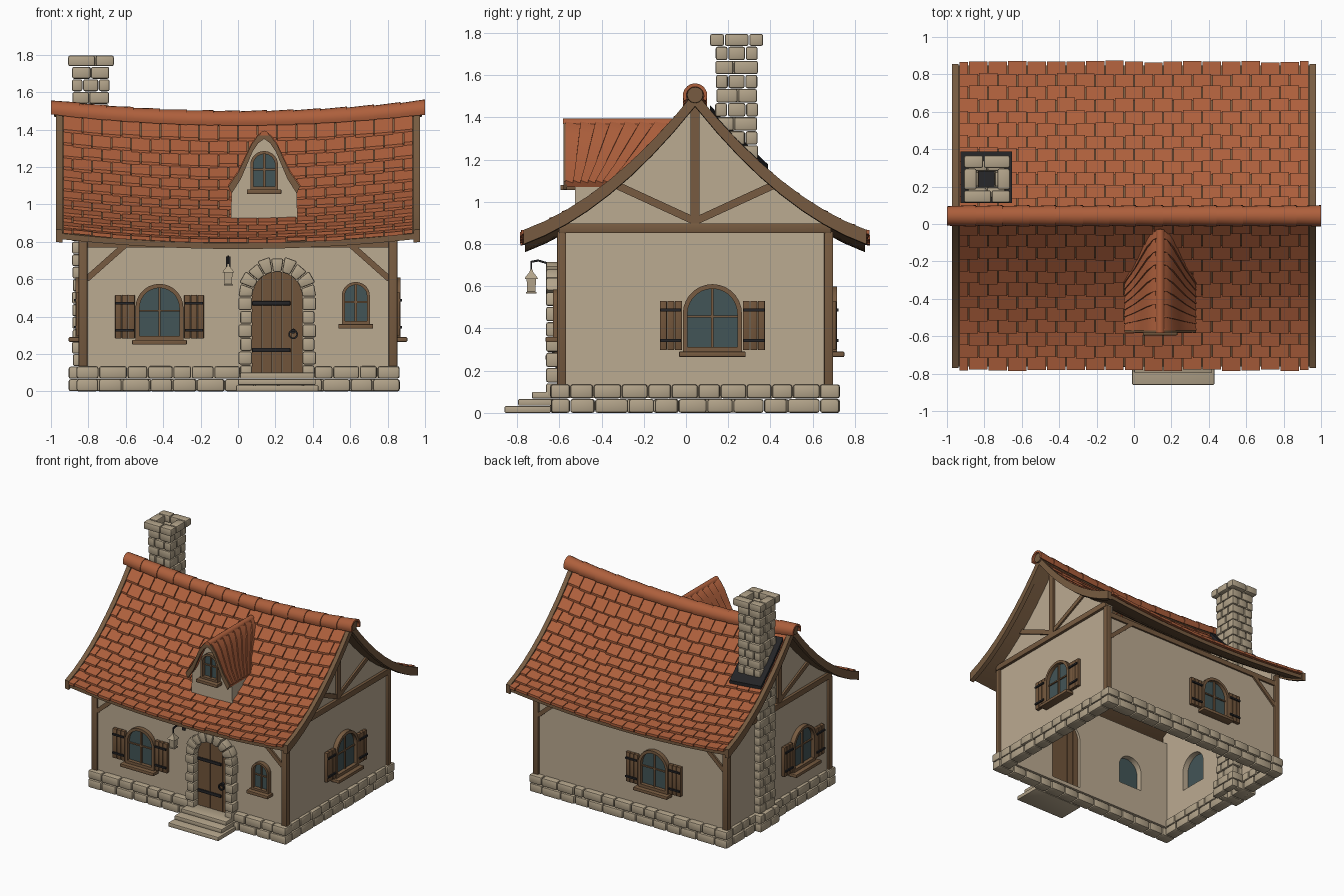
import bpy, bmesh, math, random
from mathutils import Vector, Matrix
from mathutils.geometry import tessellate_polygon

if "Cube" in bpy.data.objects:
    bpy.data.objects.remove(bpy.data.objects["Cube"])

random.seed(4)
CY = 0.043                                   # y of the ridge line
COL = {"plaster": (.50, .405, .285), "stone": (.45, .37, .255), "timber": (.185, .105, .052),
       "plank_wood": (.165, .09, .043), "clay_tile": (.42, .115, .045), "glass": (.055, .09, .095),
       "iron": (.018, .018, .02)}
MATS = {}
for n, c in COL.items():
    MATS[n] = bpy.data.materials.new(n)
    MATS[n].diffuse_color = (*c, 1)
parts = {}
I = Matrix.Identity(4)


def B(name, mat):
    """Mesh of a named part, made on first use."""
    if name not in parts:
        parts[name] = (bmesh.new(), mat)
    return parts[name][0]


def loft(bm, secs, M=I, bevel=0):
    """Closed solid through equal-length loops."""
    vs = [[bm.verts.new(M @ Vector(p)) for p in s] for s in secs]
    fs = [bm.faces.new((a[i], a[i - 1], b[i - 1], b[i]))
          for a, b in zip(vs, vs[1:]) for i in range(len(a))]
    fs += [bm.faces.new(vs[0]), bm.faces.new(vs[-1][::-1])]
    if bevel:
        bmesh.ops.bevel(bm, geom=list({e for f in fs for e in f.edges}), offset=bevel,
                        segments=2, profile=.5, affect='EDGES', clamp_overlap=True)


def box(bm, x0, x1, y0, y1, z0, z1, M=I, bevel=0):
    loft(bm, [[(x0, y0, z), (x1, y0, z), (x1, y1, z), (x0, y1, z)] for z in (z0, z1)], M, bevel)


def slab(bm, loops, y0, y1, M=I):
    """Flat (x,z) outline with holes, given thickness along y."""
    flat = [p for l in loops for p in l]
    a, b = [[bm.verts.new(M @ Vector((x, y, z))) for x, z in flat] for y in (y0, y1)]
    for t in tessellate_polygon([[Vector((x, z, 0)) for x, z in l] for l in loops]):
        bm.faces.new([a[i] for i in t])
        bm.faces.new([b[i] for i in reversed(t)])
    s = 0
    for l in loops:
        for i in range(len(l)):
            j, k = s + i, s + (i + 1) % len(l)
            bm.faces.new((a[j], a[k], b[k], b[j]))
        s += len(l)


def beam(bm, p, q, w, y0, y1, M=I):
    d = Vector((q[0] - p[0], q[1] - p[1])).normalized() * w / 2
    n = (-d.y, d.x)
    slab(bm, [[(p[0] + n[0], p[1] + n[1]), (q[0] + n[0], q[1] + n[1]),
               (q[0] - n[0], q[1] - n[1]), (p[0] - n[0], p[1] - n[1])]], y0, y1, M)


def arch(u, z0, hw, h, n=14):
    c = z0 + h - hw
    return [(u - hw, z0), (u + hw, z0)] + [(u + hw * math.cos(math.pi * i / n),
            c + hw * math.sin(math.pi * i / n)) for i in range(n + 1)]


def circle(u, z, r, n=14):
    return [(u + r * math.cos(math.tau * i / n), z + r * math.sin(math.tau * i / n)) for i in range(n)]


def wall_frame(x, y, deg):
    return Matrix.Translation((x, y, 0)) @ Matrix.Rotation(math.radians(deg), 4, 'Z')


FRONT, BACK = wall_frame(0, -.595, 0), wall_frame(0, .68, 180)
RIGHT, LEFT = wall_frame(.835, CY, 90), wall_frame(-.835, CY, -90)


# Roof surface: concave slope, sagging toward the middle
def rz(x, t):
    return 1.515 - .055 * (1 - (x / .97) ** 2) - 1.252 * t + .55 * t * t


def roof_loop(x, top, bot, T, n=8):
    ts = [T * i / n for i in range(-n, n + 1)]
    return ([(x, CY + t, rz(x, abs(t)) + top) for t in ts]
            + [(x, CY + t, rz(x, abs(t)) + bot) for t in ts[::-1]])


# Windows: frame, glass, bars, sill, shutters
def window(M, u, z0, hw, h, shutters=True, rim=.022):
    f = B("window_frames", "timber")
    inner = arch(u, z0 + rim, hw - rim, h - 2 * rim)
    slab(f, [arch(u, z0, hw, h), inner], -.035, .002, M)
    slab(B("window_glass", "glass"), [inner], -.006, .003, M)
    box(f, u - .006, u + .006, -.018, -.004, z0 + .01, z0 + h - .01, M)
    box(f, u - hw + .01, u + hw - .01, -.016, -.004, z0 + h * .52 - .005, z0 + h * .52 + .005, M)
    box(B("window_sills", "timber"), u - hw - .018, u + hw + .018, -.07, 0, z0 - .025, z0, M, .004)
    for s in (-1, 1) if shutters else ():
        for k in range(3):
            a = u + s * (hw + .004 + k * .036)
            b = a + s * .033
            box(B("shutters", "plank_wood"), min(a, b), max(a, b), -.032, -.004, z0 + .008, z0 + .24, M, .003)
        a, b = sorted((u + s * (hw + .008), u + s * (hw + .106)))
        for z in (.045, .19):
            box(B("shutter_straps", "iron"), a, b, -.042, -.03, z0 + z, z0 + z + .014, M)
    return inner


# Walls with openings
fh = [window(FRONT, -.42, .275, .128, .3), window(FRONT, .63, .36, .075, .225, False, .016)]
DU, DW, DZ = .21, .135, .505                 # door centre, half width, arch spring
fh.append(arch(DU, .1, DW, .54))
bh = [window(BACK, .21, .29, .13, .31)]
rh, lh = [window(RIGHT, .082, .29, .14, .32)], [window(LEFT, .285, .29, .14, .32)]
walls = B("walls", "plaster")
side = [(-.833, .07), (.833, .07), (.833, .8), (-.833, .8)]
slab(walls, [side] + fh, 0, .05, FRONT)
slab(walls, [side] + bh, 0, .05, BACK)
gable = [(-.6375, .07), (.6375, .07)] + [(t, rz(.835, abs(t)) - .03)
                                         for t in [.6375 * (1 - i / 8) for i in range(17)]]
slab(walls, [gable] + rh, 0, .05, RIGHT)
slab(walls, [gable] + lh, 0, .05, LEFT)

# Timber framing
tf = B("timber_frame", "timber")
for s in (-1, 1):
    for y0 in (-.611, .654):
        box(tf, *sorted((s * .805, s * .852)), y0, y0 + .043, .13, .86, I, .004)
    for M in (FRONT, BACK):
        beam(tf, (s * .81, .6), (s * .59, .795), .032, -.014, .002, M)
for M in (FRONT, BACK):
    box(tf, -.81, .81, -.014, .03, .77, .81, M)
for M in (RIGHT, LEFT):
    box(tf, -.645, .645, -.022, .01, .852, .898, M, .004)
    box(tf, -.022, .022, -.018, .01, .895, 1.46, M)
    for s in (-1, 1):
        beam(tf, (s * .015, .915), (s * .385, 1.085), .036, -.014, .002, M)

# Stone foundation ring
st = B("foundation_stones", "stone")


def course(a, b, n, put):
    cuts = [a + (b - a) * (i + (random.uniform(-.2, .2) if 0 < i < n else 0)) / n for i in range(n + 1)]
    for p, q in zip(cuts, cuts[1:]):
        put(p + .002, q - .002)


for r, (z0, z1) in enumerate(((0, .066), (.069, .135))):
    fr = lambda a, b: box(st, a, b, -.645 + random.uniform(0, .008), -.55, z0, z1, I, .012)
    if r:
        course(-.865, .012, 7, fr)
        course(.408, .865, 4, fr)
    else:
        course(-.865, .865, 13, fr)
    course(-.865, .865, 13 + r, lambda a, b: box(st, a, b, .635, .73 - random.uniform(0, .008), z0, z1, I, .012))
    for s in (-1, 1):
        course(-.55, .635, 9 + r, lambda a, b: box(st, *sorted((s * .77, s * (.865 - random.uniform(0, .008)))), a, b, z0, z1, I, .012))

# Door: planks, straps, ring handle
for k in range(5):
    a, b = -DW + k * .054 + .001, -DW + (k + 1) * .054 - .001
    top = [(DU + x, DZ + math.sqrt(max(0, DW ** 2 - x * x))) for x in [b + (a - b) * i / 4 for i in range(5)]]
    slab(B("door_planks", "plank_wood"), [[(DU + a, .1), (DU + b, .1)] + top], -.012, .03, FRONT)
iron = B("door_ironwork", "iron")
for z in (.21, .46):
    box(iron, .076, .28, -.024, -.01, z, z + .022, FRONT, .003)
slab(iron, [circle(.295, .322, .014)], -.03, -.01, FRONT)
slab(iron, [circle(.295, .305, .026), circle(.295, .305, .017)], -.04, -.028, FRONT)

# Door surround: jamb blocks and arch stones
sur = B("door_surround_stones", "stone")
for s in (-1, 1):
    for k in range(6):
        z = .07 + k * .0725
        w = .198 + (.01 if k % 2 else 0)
        box(sur, *sorted((DU + s * DW, DU + s * w)), -.068, .02, z + .002, z + .07, FRONT, .01)
for k in range(9):
    a0, a1 = [math.pi * (k + d) / 9 for d in (.03, .97)]
    R = .208 + (k % 2) * .01
    ring = [(DU + r * math.cos(a), DZ + r * math.sin(a)) for r, a in ((DW, a0), (R, a0), (R, a1), (DW, a1))]
    loft(sur, [[(x, y, z) for x, z in ring] for y in (-.068, .02)], FRONT, .01)

# Entrance steps
for x0, x1, y0, z0 in ((-.01, .43, -.86, 0), (.0, .415, -.795, .034), (.012, .408, -.73, .068)):
    box(B("entrance_steps", "stone"), x0, x1, y0, -.6 if z0 else -.64, z0, z0 + .032, I, .006)

# Chimney: pinwheel courses around a hollow flue
ch = B("chimney_stones", "stone")


def chimney_ring(x0, x1, y0, y1, z0, z1, flip, w=.06):
    g, z0, z1 = .002, z0 + g0, z1 - g0
    bx = lambda a, b, c, d: box(ch, a + g, b - g, c + g, d - g, z0, z1, I, .01)
    for y in (y0, y1 - w):
        a, b = (x0, x1) if flip else (x0 + w, x1 - w)
        m = a + (b - a) * random.uniform(.4, .6)
        for p, q in ((a, m), (m, b)) if flip else ((a, b),):
            bx(p, q, y, y + w)
    for x in (x0, x1 - w):
        a, b = (y0 + w, y1 - w) if flip else (y0, y1)
        m = a + (b - a) * random.uniform(.4, .6)
        for p, q in ((a, b),) if flip else ((a, m), (m, b)):
            bx(x, x + w, p, q)


g0 = .0015
for k in range(26):
    e = .022 if k < 2 else random.uniform(0, .006)
    chimney_ring(-.885 - e, -.69 + e, .142 - e, .338 + e, k * .0668, (k + 1) * .0668, k % 2)
chimney_ring(-.91, -.662, .112, .368, 1.737, 1.797, True, .07)
loft(B("chimney_flashing", "iron"), [[(x, CY + t, rz(x, t) + d) for t, d in
     ((.07, .034), (.2, .034), (.345, .034), (.345, .0), (.2, .0), (.07, .0))] for x in (-.928, -.652)])

# Roof deck, bargeboards, ridge beam
xs = [-.945 + 1.89 * i / 16 for i in range(17)]
loft(B("roof_deck", "timber"), [roof_loop(x, -.016, -.047, .805) for x in xs])
for s in (-1, 1):
    loft(B("bargeboards", "timber"), [roof_loop(s * x, .006, -.062, .812) for x in (.938, .972)])
loft(B("ridge_beam", "timber"), [[(x, CY + .038 * math.cos(a), rz(x, 0) - .01 + .038 * math.sin(a))
     for a in [math.tau * i / 12 for i in range(12)]] for x in [-.985 + 1.97 * i / 12 for i in range(13)]])

# Roof tiles in staggered rows
tiles = B("roof_tiles", "clay_tile")
ROWS, COLS = 12, 18
tw = 1.872 / COLS
for s in (-1, 1):
    for r in range(ROWS):
        t0 = .025 + r * .79 / ROWS
        for c in range(COLS + r % 2):
            x0 = -.936 + (c - (r % 2) * .5) * tw
            a, b = max(x0, -.936) + .003, min(x0 + tw, .936) - .003
            t1 = t0 + .79 / ROWS + .01 + random.uniform(-.005, .005)
            lift = random.uniform(.01, .016)
            loft(tiles, [[(x, CY + s * t, rz(x, t) + d) for t, d in
                 ((t0, -.004), (t1, lift), (t1, lift - .02), (t0, -.024))] for x in (a, b)])

# Ridge cap: overlapping half-round tiles
NR = 14
for k in range(NR):
    xa, xb = -1 + 2 * k / NR, min(1, -1 + 2 * (k + 1) / NR + .012)
    secs = []
    for x, r in ((xa, .052), (xb, .058)):
        an = [math.radians(-25 + 230 * i / 12) for i in range(13)]
        secs.append([(x, CY + q * math.cos(a), rz(x, 0) - .015 + q * math.sin(a))
                     for q, seq in ((r, an), (r - .016, an[::-1])) for a in seq])
    loft(B("ridge_tiles", "clay_tile"), secs)

# Dormer: bell-shaped roof dying into the main slope
DX = .14
half = [(0, 1.38), (.035, 1.357), (.068, 1.31), (.1, 1.24), (.135, 1.165), (.188, 1.088)]
bell = [(-x, z) for x, z in half[:0:-1]] + half


def bell_loop(f, o, i):
    out = []
    for d, seq in ((o, bell), (i, bell[::-1])):
        for x, z in seq:
            c = rz(DX + x, 0) - z
            t = (1.252 - math.sqrt(1.252 ** 2 - 2.2 * c)) / 1.1
            y = -.57 + f * (CY - t + .03 + .57)
            out.append((DX + x * (1 + 2.5 * d), y, z + d))
    return out


for k in range(8):
    loft(B("dormer_tiles", "clay_tile"), [bell_loop(k / 8, .014, -.018), bell_loop((k + 1) / 8 + .01, 0, -.018)])
trim = bell_loop(0, .008, -.03)
loft(B("dormer_trim", "timber"), [[(x, y, z) for x, _, z in trim] for y in (-.58, -.564)])
loft(B("dormer_ridge", "clay_tile"), [[(DX + .024 * math.cos(a), y, 1.368 + .026 * math.sin(a))
     for a in [math.pi * i / 8 for i in range(9)]] for y in (-.582, -.4, -.2, -.03)])
dw = B("dormer_walls", "plaster")
slab(dw, [[(DX + x * .93, z - .018) for x, z in bell] + [(DX + .178, .925), (DX - .178, .925)]], -.525, -.495)
for s in (-1, 1):
    loft(dw, [[(DX + s * x, y, z) for y, z in ((-.52, .925), (-.52, 1.09), (-.34, 1.09), (-.34, 1.06))]
              for x in (.15, .176)])
window(wall_frame(0, -.525, 0), DX, 1.08, .074, .205, False, .016)

# Hanging lantern on a bracket
LX, LY = -.052, -.733
sq = lambda r, z: [(LX + a * r, LY + b * r, z) for a, b in ((-1, -1), (1, -1), (1, 1), (-1, 1))]
loft(B("lantern_body", "stone"), [sq(.024, .565), sq(.024, .572), sq(.02, .574), sq(.022, .635)])
loft(B("lantern_cap", "stone"), [sq(.031, .635), sq(.028, .643), sq(.008, .668), sq(.006, .68)])
br = B("lantern_bracket", "iron")
box(br, LX - .004, LX + .004, LY - .004, LY + .004, .675, .715)
box(br, LX - .012, LX + .012, -.605, -.594, .65, .72)
arm = [(LY - .004, .715), (-.7, .722), (-.66, .71), (-.6, .692)]
loft(br, [[(LX + a, y, z + b) for a, b in ((-.005, -.005), (.005, -.005), (.005, .005), (-.005, .005))] for y, z in arm])

# Make the objects
bpy.ops.object.select_all(action='DESELECT')
for name, (bm, mat) in parts.items():
    bmesh.ops.recalc_face_normals(bm, faces=bm.faces[:])
    me = bpy.data.meshes.new(name)
    bm.to_mesh(me)
    bm.free()
    me.materials.append(MATS[mat])
    ob = bpy.data.objects.new(name, me)
    bpy.context.collection.objects.link(ob)
    ob.select_set(True)
    bpy.context.view_layer.objects.active = ob
bpy.ops.object.shade_smooth_by_angle(angle=math.radians(30))

for m in bpy.data.materials:
    if m.users and not m.is_grease_pencil:
        m.use_nodes = True
        m.node_tree.nodes["Principled BSDF"].inputs["Base Color"].default_value = m.diffuse_color
